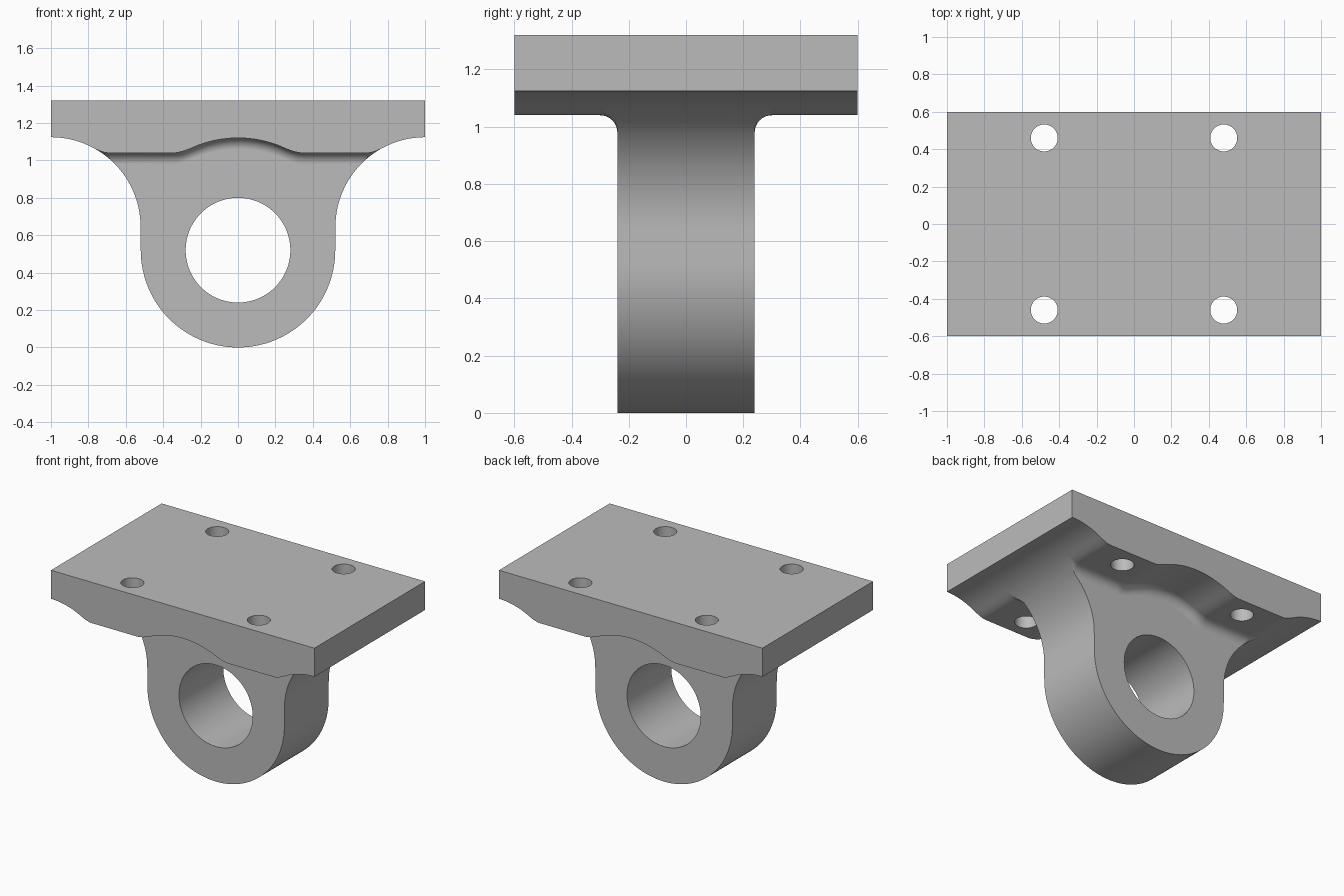
import bpy
import bmesh
from math import sin, cos, pi, sqrt, radians

cube = bpy.data.objects.get("Cube")
if cube:
    bpy.data.objects.remove(cube, do_unlink=True)

# Main dimensions
TOP, DEPTH = 1.32, 0.6          # plate top height and half depth
PAD_Z = 1.04                    # flat underside of the plate
LUG_R, LUG_Y = 0.52, 0.24       # lug radius and half thickness
FLARE_Z, FLARE_R = 0.645, 0.479 # concave flare joining lug to plate
BORE_R, RELIEF_R = 0.28, 0.60   # bore and the relief arc around it
FILLET = 0.06
STEPS = 48


def soft_max(a, b, k=0.03):
    """Maximum of two heights with a rounded corner."""
    h = max(k - abs(a - b), 0) / k
    return max(a, b) + h * h * k / 4


def underside(x, lug_z):
    """Height of the plate underside away from the lug."""
    x = abs(x)
    relief = LUG_R + sqrt(max(RELIEF_R ** 2 - x * x, 0))
    z = soft_max(PAD_Z, relief)
    return soft_max(z, lug_z) if x > LUG_R else z


# Lug outline from bottom centre up to the plate end, then mirrored
half = []
for i in range(STEPS + 1):
    a = pi / 2 * i / STEPS
    half.append((LUG_R * sin(a), LUG_R - LUG_R * cos(a)))
for i in range(STEPS + 1):
    a = pi / 2 * i / STEPS
    half.append((1 - FLARE_R * cos(a), FLARE_Z + FLARE_R * sin(a)))
outline = [(-x, z) for x, z in reversed(half[1:])] + half

# Rows across the depth: (y, drop below underside), None marks the lug itself
side = [(DEPTH, 0)]
for i in range(11):
    a = pi / 2 * (1 - i / 10)
    side.append((LUG_Y + FILLET * (1 - cos(a)), FILLET * (1 - sin(a))))
side.append((LUG_Y, None))
rows = [(-y, d) for y, d in side] + side[::-1]

# Underside, fillets and lug as one sheet, closed by the plate sides and top
bm = bmesh.new()
grid = []
for y, drop in rows:
    line = []
    for x, lug_z in outline:
        z = lug_z if drop is None else max(lug_z, underside(x, lug_z) - drop)
        line.append(bm.verts.new((x, y, z)))
    grid.append(line)
for r0, r1 in zip(grid, grid[1:]):
    for i in range(len(outline) - 1):
        bm.faces.new((r0[i], r0[i + 1], r1[i + 1], r1[i]))
bmesh.ops.remove_doubles(bm, verts=bm.verts[:], dist=1e-5)
rim = [e for e in bm.edges if e.is_boundary]
walls = bmesh.ops.extrude_edge_only(bm, edges=rim)["geom"]
for v in walls:
    if isinstance(v, bmesh.types.BMVert):
        v.co.z = TOP
bmesh.ops.holes_fill(bm, edges=[e for e in bm.edges if e.is_boundary], sides=0)
bmesh.ops.dissolve_limit(bm, angle_limit=radians(0.1),
                         verts=bm.verts[:], edges=bm.edges[:])
bmesh.ops.recalc_face_normals(bm, faces=bm.faces[:])
mesh = bpy.data.meshes.new("mounting_bracket")
bm.to_mesh(mesh)
bm.free()
bracket = bpy.data.objects.new("mounting_bracket", mesh)
bpy.context.collection.objects.link(bracket)

# Plain grey metal
grey = bpy.data.materials.new("plain_grey")
grey.use_nodes = True
colour = (0.5, 0.5, 0.5, 1)
grey.diffuse_color = colour
grey.node_tree.nodes["Principled BSDF"].inputs["Base Color"].default_value = colour
mesh.materials.append(grey)


def select_bracket():
    bpy.ops.object.select_all(action='DESELECT')
    bracket.select_set(True)
    bpy.context.view_layer.objects.active = bracket


def drill(radius, location, rotation=(0, 0, 0)):
    """Cut a round through hole in the bracket."""
    bpy.ops.mesh.primitive_cylinder_add(vertices=72, radius=radius, depth=1.5,
                                        location=location, rotation=rotation)
    cutter = bpy.context.object
    cutter.name = "hole_cutter"
    cutter.hide_render = True
    cutter.data.materials.append(grey)
    cut = bracket.modifiers.new("hole", 'BOOLEAN')
    cut.operation = 'DIFFERENCE'
    cut.solver = 'EXACT'
    cut.object = cutter
    select_bracket()
    bpy.ops.object.modifier_apply(modifier=cut.name)
    bpy.data.objects.remove(cutter, do_unlink=True)


# Shaft bore and four bolt holes
drill(BORE_R, (0, 0, LUG_R), (pi / 2, 0, 0))
for sx in (-1, 1):
    for sy in (-1, 1):
        drill(0.072, (0.48 * sx, 0.46 * sy, TOP))

# Smooth curves, crisp edges, flat faces kept flat
select_bracket()
bpy.ops.object.shade_smooth_by_angle(angle=radians(30))
weighted = bracket.modifiers.new("weighted_normals", 'WEIGHTED_NORMAL')
weighted.keep_sharp = True
